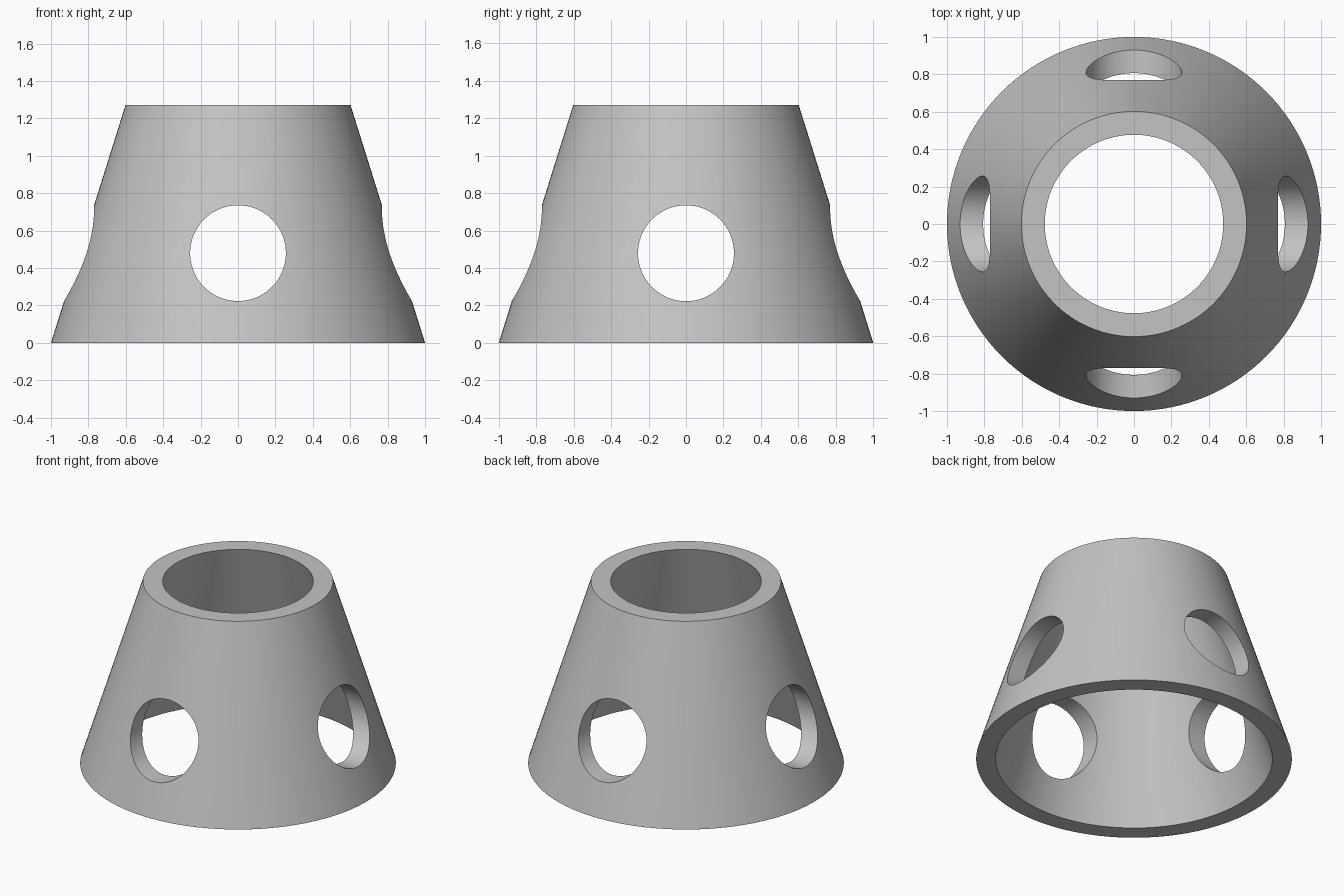
import bpy
import bmesh
import math

if "Cube" in bpy.data.objects:
    bpy.data.objects.remove(bpy.data.objects["Cube"], do_unlink=True)

HEIGHT = 1.27
SEGMENTS = 128
HOLE_Z, HOLE_RADIUS = 0.479, 0.256
# Radius and height around the closed wall section
WALL = [(1.0, 0), (0.602, HEIGHT), (0.477, HEIGHT), (0.877, 0)]

grey = bpy.data.materials.new("plain grey")
grey.use_nodes = True
colour = (0.55, 0.55, 0.55, 1)
grey.diffuse_color = colour
grey.node_tree.nodes["Principled BSDF"].inputs["Base Color"].default_value = colour


def revolve(name, profile):
    """Sweep a closed profile around the z axis."""
    bm = bmesh.new()
    rings = []
    for r, z in profile:
        angles = [math.tau * i / SEGMENTS for i in range(SEGMENTS)]
        rings.append([bm.verts.new((r * math.cos(a), r * math.sin(a), z)) for a in angles])
    for k, ring in enumerate(rings):
        above = rings[(k + 1) % len(rings)]
        for i in range(SEGMENTS):
            j = (i + 1) % SEGMENTS
            bm.faces.new((ring[i], ring[j], above[j], above[i]))
    bmesh.ops.recalc_face_normals(bm, faces=bm.faces)
    mesh = bpy.data.meshes.new(name)
    bm.to_mesh(mesh)
    bm.free()
    mesh.materials.append(grey)
    obj = bpy.data.objects.new(name, mesh)
    bpy.context.collection.objects.link(obj)
    return obj


def drill(target, rotation):
    """Cut one round hole straight through both walls."""
    bpy.ops.mesh.primitive_cylinder_add(vertices=96, radius=HOLE_RADIUS, depth=3,
                                        location=(0, 0, HOLE_Z), rotation=rotation)
    cutter = bpy.context.object
    cutter.name = "hole_cutter"
    cutter.hide_render = True
    cutter.data.materials.append(grey)
    cut = target.modifiers.new("hole", "BOOLEAN")
    cut.operation = "DIFFERENCE"
    cut.solver = "EXACT"
    cut.object = cutter
    bpy.context.view_layer.objects.active = target
    bpy.ops.object.modifier_apply(modifier=cut.name)
    bpy.data.objects.remove(cutter, do_unlink=True)


# Hollow tapered body with four side holes
body = revolve("tapered_ring", WALL)
drill(body, (math.pi / 2, 0, 0))
drill(body, (0, math.pi / 2, 0))

# Smooth curved walls with crisp rims
bpy.ops.object.select_all(action="DESELECT")
body.select_set(True)
bpy.context.view_layer.objects.active = body
bpy.ops.object.shade_smooth_by_angle(angle=math.radians(30))
